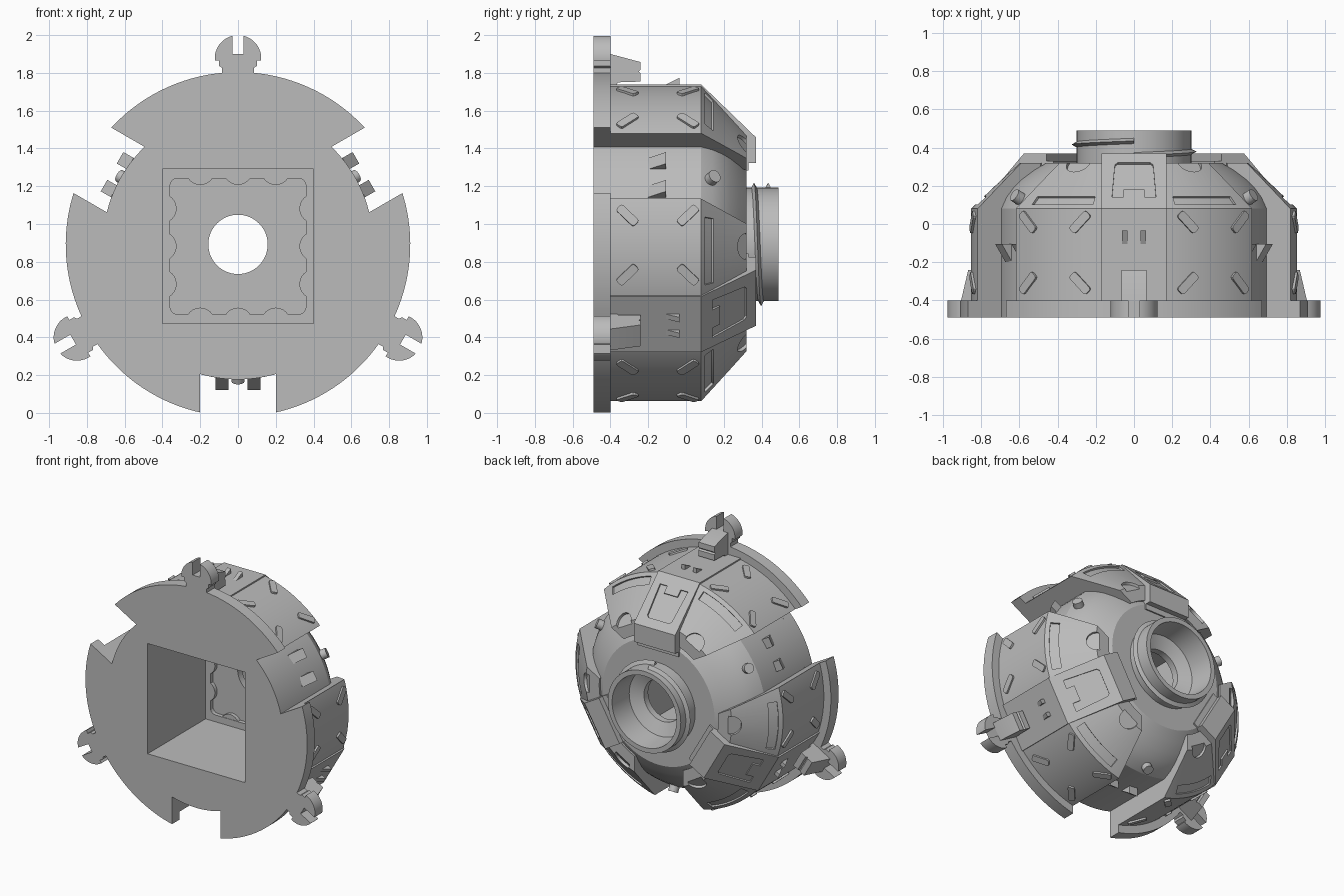
import bpy, bmesh
from math import sin, cos, asin, radians, degrees, pi
from mathutils import Matrix, Vector

if "Cube" in bpy.data.objects:
    bpy.data.objects.remove(bpy.data.objects["Cube"])

CENTRE = Matrix.Translation((0, 0, 0.892))
THIRDS = [CENTRE @ Matrix.Rotation(radians(120 * k), 4, 'Y') for k in range(3)]
MIRROR = Matrix.Scale(-1, 4, (1, 0, 0))
SIXTHS = THIRDS + [m @ MIRROR for m in THIRDS]

grey = bpy.data.materials.new("plain grey")
grey.use_nodes = True
grey.diffuse_color = (0.5, 0.5, 0.5, 1)
grey.node_tree.nodes["Principled BSDF"].inputs["Base Color"].default_value = (0.5, 0.5, 0.5, 1)


def prism(points, lo, hi, axis):
    """Extrude a flat outline along one axis."""
    place = {'X': lambda u, v, h: (h, u, v),
             'Y': lambda u, v, h: (u, h, v),
             'Z': lambda u, v, h: (u, v, h)}[axis]
    bm = bmesh.new()
    a, b = [[bm.verts.new(place(u, v, h)) for u, v in points] for h in (lo, hi)]
    bm.faces.new(a)
    bm.faces.new(b[::-1])
    for i in range(len(a)):
        bm.faces.new((a[i - 1], a[i], b[i], b[i - 1]))
    return bm


def revolve(profile, start=0, end=360, steps=96):
    """Turn a closed (y, radius) profile round the y axis."""
    bm = bmesh.new()
    full = end - start == 360
    rings = []
    for i in range(steps if full else steps + 1):
        a = radians(start + (end - start) * i / steps)
        rings.append([bm.verts.new((r * sin(a), y, r * cos(a))) for y, r in profile])
    for i in range(0 if full else 1, len(rings)):
        p, q = rings[i - 1], rings[i]
        for j in range(len(profile)):
            bm.faces.new((p[j - 1], p[j], q[j], q[j - 1]))
    if not full:
        bm.faces.new(rings[0])
        bm.faces.new(rings[-1][::-1])
    return bm


def circle(radius, n=24):
    return [(radius * cos(2 * pi * i / n), radius * sin(2 * pi * i / n)) for i in range(n)]


def rounded(half_x, half_y, r, n=4):
    pts = []
    for k, (sx, sy) in enumerate(((1, 1), (-1, 1), (-1, -1), (1, -1))):
        for i in range(n + 1):
            a = pi / 2 * (k + i / n)
            pts.append((sx * (half_x - r) + r * cos(a), sy * (half_y - r) + r * sin(a)))
    return pts


def mounted(bm, angle, y, r, tilt=0, twist=0):
    """Stand a detail on the surface: z points outward."""
    bm.transform(Matrix.Rotation(radians(angle), 4, 'Y') @ Matrix.Translation((0, y, r))
                 @ Matrix.Rotation(radians(-tilt), 4, 'X') @ Matrix.Rotation(radians(twist), 4, 'Z'))
    return bm


def build(name, pieces, copies):
    out = bmesh.new()
    for piece in pieces:
        for m in copies:
            part = piece.copy()
            part.transform(m)
            bmesh.ops.recalc_face_normals(part, faces=part.faces)
            tmp = bpy.data.meshes.new("tmp")
            part.to_mesh(tmp)
            out.from_mesh(tmp)
            bpy.data.meshes.remove(tmp)
    mesh = bpy.data.meshes.new(name)
    out.to_mesh(mesh)
    mesh.materials.append(grey)
    obj = bpy.data.objects.new(name, mesh)
    bpy.context.collection.objects.link(obj)
    return obj


def cut(obj, pieces, copies):
    cutter = build("cutter", pieces, copies)
    cutter.hide_render = True
    mod = obj.modifiers.new("cut", 'BOOLEAN')
    mod.object, mod.solver = cutter, 'EXACT'
    deps = bpy.context.evaluated_depsgraph_get()
    mesh = bpy.data.meshes.new_from_object(obj.evaluated_get(deps))
    obj.modifiers.clear()
    obj.data = mesh
    bpy.data.objects.remove(cutter)


# Mounting flange: one mirrored third with a hook in the middle and half a notch each side
R, CORE, NOTCH = 0.912, 0.715, 0.2
half = [(0.03, 1.008), (0.03, 1.104)]
half += [(0.123 * cos(radians(a)), 0.985 + 0.123 * sin(radians(a))) for a in range(72, -7, -6)]
half += [(0.1, 0.975), (0.1, 0.945), (0.085, 0.935)]


def arc(r, a0, a1, n):
    return [(r * sin(radians(a0 + (a1 - a0) * i / n)), r * cos(radians(a0 + (a1 - a0) * i / n)))
            for i in range(n + 1)]


half += arc(R, degrees(asin(0.085 / R)), 60 - degrees(asin(NOTCH / R)), 20)
half += arc(CORE, 60 - degrees(asin(NOTCH / CORE)), 59, 5)
third = [(-x, z) for x, z in half[::-1]] + half
outline = []
for k in range(3):
    a = radians(120 * k)
    outline += [(x * cos(a) + z * sin(a), z * cos(a) - x * sin(a)) for x, z in third]
flange = build("flange", [prism(outline, -0.49, -0.4, 'Y')], [CENTRE])

# Domed core with the round neck
core = build("core", [revolve([
    (-0.48, 0.157), (-0.48, CORE), (0.08, CORE), (0.14, 0.685), (0.19, 0.645), (0.235, 0.595),
    (0.28, 0.53), (0.32, 0.46), (0.32, 0.3), (0.49, 0.3), (0.49, 0.265), (0.31, 0.25),
    (0.27, 0.157)])], [CENTRE])

# Square cavity with a stepped floor
LOWER = Matrix.Translation((0, 0, -0.01))
cavity = prism([(-0.4, -0.41), (0.4, -0.41), (0.4, 0.41), (-0.4, 0.41)], -0.6, 0.19, 'Y')
floor = prism(rounded(0.36, 0.36, 0.04), 0.1, 0.22, 'Y')
cut(flange, [cavity], [CENTRE @ LOWER])
cut(core, [cavity], [CENTRE @ LOWER])
cut(core, [floor], [CENTRE @ LOWER])
scallops = []
for offset in (-0.2, 0, 0.2):
    disc = prism(circle(0.078), 0.193, 0.225, 'Y')
    disc.transform(Matrix.Translation((offset, 0, 0.403)))
    scallops.append(disc)
build("cavity_scallops", scallops,
      [CENTRE @ LOWER @ Matrix.Rotation(pi / 2 * k, 4, 'Y') for k in range(4)])

# Screw thread round the neck
thread = bmesh.new()
previous = None
for i in range(73):
    a = 2 * pi * i / 72
    y = 0.36 + 0.075 * i / 72
    ring = [thread.verts.new((r * sin(a), y + d, r * cos(a)))
            for d, r in ((-0.017, 0.295), (0, 0.327), (0.017, 0.295))]
    if previous:
        for j in range(3):
            thread.faces.new((previous[j - 1], previous[j], ring[j], ring[j - 1]))
    if i in (0, 72):
        thread.faces.new(ring)
    previous = ring
build("neck_thread", [thread], [CENTRE])

# Curved side panels, trimmed flat against the notches and the centre slabs
side = revolve([(-0.41, 0.62), (-0.41, 0.854), (0.08, 0.854), (0.32, 0.6), (0.32, 0.49),
                (0.24, 0.5), (0.2, 0.62)], 5, 60, 28)
notch_normal = Vector((cos(radians(60)), 0, -sin(radians(60))))
for point, normal in ((notch_normal * -NOTCH, notch_normal), (Vector((0.165, 0, 0)), Vector((-1, 0, 0)))):
    result = bmesh.ops.bisect_plane(side, geom=side.verts[:] + side.edges[:] + side.faces[:],
                                    plane_co=point, plane_no=normal, clear_outer=True)
    edges = [e for e in result["geom_cut"] if isinstance(e, bmesh.types.BMEdge)]
    bmesh.ops.edgeloop_fill(side, edges=edges)
panels = build("side_panels", [side], SIXTHS)


def on_cone(t, lift):
    return (0.08 + 0.24 * t + 0.727 * lift, 0.854 - 0.254 * t + 0.687 * lift)


slot = revolve([on_cone(0.09, -0.013), on_cone(0.27, -0.013), on_cone(0.27, 0.03), on_cone(0.09, 0.03)],
               15, 40, 14)
bite = mounted(prism(circle(0.068), -0.02, 0.03, 'Z'), 29, 0.32, 0.6, 46.6)
cut(panels, [slot, bite], SIXTHS)

# Diagonal raised studs on the side panels
studs = []
for angle, du in ((19.2, -1), (40.3, 1)):
    for y, dv in ((0.01, 1), (-0.31, -1)):
        stud = prism(rounded(0.065, 0.023, 0.012, 2), -0.02, 0.012, 'Z')
        studs.append(mounted(stud, angle, y, 0.854, 0, 46 * du * dv))
build("panel_studs", studs, SIXTHS)

# Flat centre slabs with a recessed notched plate
slab = prism([(-0.41, 0.62), (-0.41, 0.847), (0.08, 0.847), (0.37, 0.567), (0.37, 0.43), (0.33, 0.43),
              (0.33, 0.39), (0.29, 0.39), (0.24, 0.5), (0.2, 0.62)], -0.17, 0.17, 'X')
slabs = build("centre_slabs", [slab], THIRDS)
plate = prism([(-0.115, 0.085), (-0.055, 0.085), (-0.055, 0.14), (0.055, 0.14), (0.055, 0.085),
               (0.115, 0.085), (0.1, 0.32), (0.085, 0.335), (-0.085, 0.335), (-0.1, 0.32)],
              -0.012, 0.03, 'Z')
cut(slabs, [mounted(plate, 0, 0.08, 0.847, 44)], THIRDS)


# Ramp-shaped catches on the slabs and in the channels
def catch(x, width, y, length, r, height):
    return prism([(y - length, r), (y - length, r - 0.03), (y, r - 0.03), (y, r + height)],
                 x - width / 2, x + width / 2, 'X')


build("slab_catches", [catch(s * 0.048, 0.03, -0.035, 0.075, 0.845, 0.037) for s in (-1, 1)], THIRDS)
build("channel_catches", [mounted(catch(s * 0.085, 0.07, -0.105, 0.095, 0.708, 0.062), 60, 0, 0)
                          for s in (-1, 1)], THIRDS)

# Round pegs on the dome inside each channel
build("channel_pegs", [mounted(prism(circle(0.035), -0.03, 0.045, 'Z'), 60, 0.13, 0.685, 30)], THIRDS)

# Arms that carry the hooks
arm = prism([(-0.41, 0.84), (-0.41, 1.008), (-0.4, 1.008), (-0.24, 0.965), (-0.24, 0.925),
             (-0.25, 0.915), (-0.24, 0.905), (-0.24, 0.862), (-0.36, 0.858), (-0.37, 0.84)],
            -0.065, 0.065, 'X')
build("hook_arms", [arm], THIRDS)

# Smooth curved surfaces, keep edges crisp
for obj in bpy.context.scene.objects:
    if obj.type == 'MESH':
        obj.select_set(True)
        bpy.context.view_layer.objects.active = obj
bpy.ops.object.shade_smooth_by_angle(angle=radians(22))
